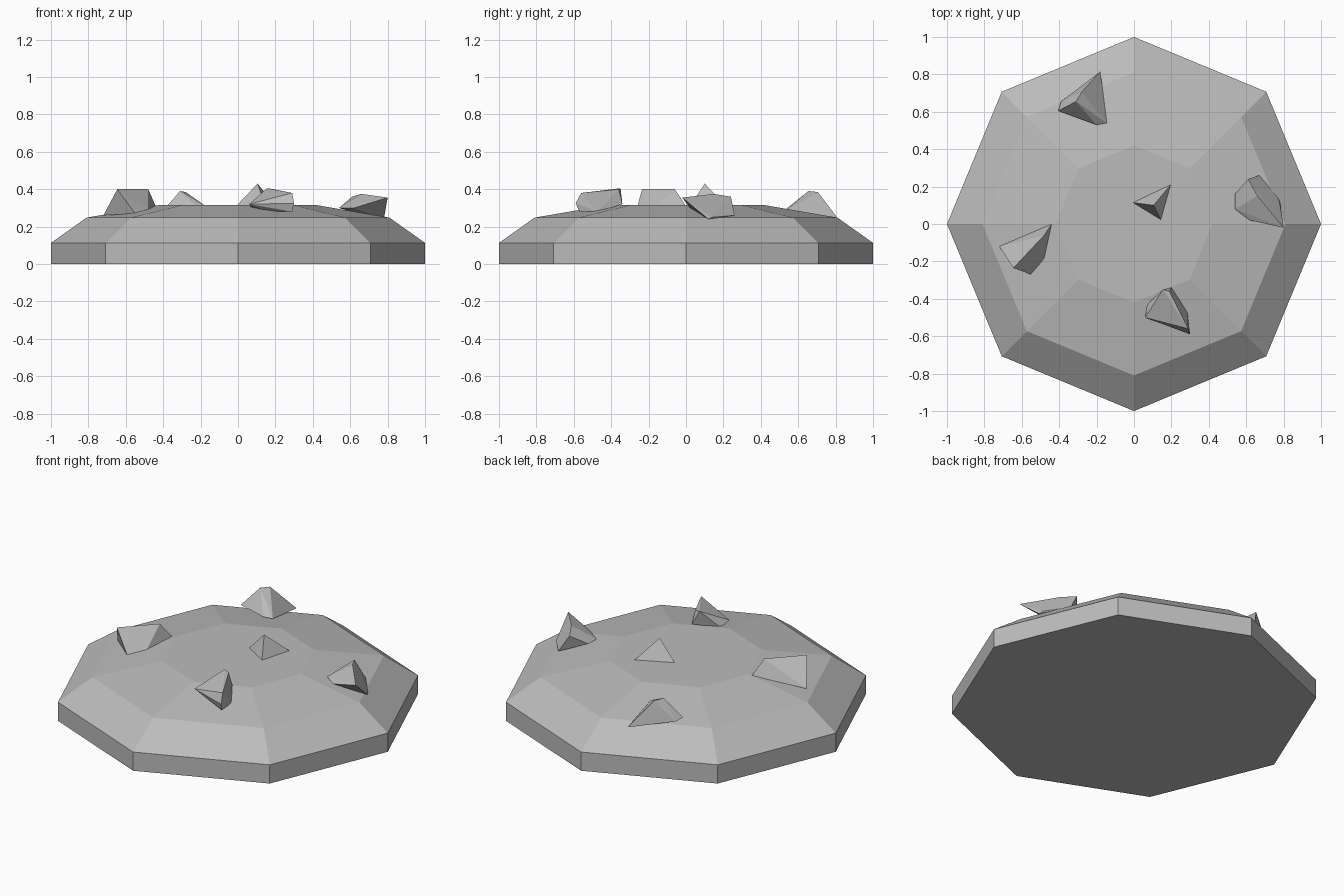
import bpy
import bmesh
from math import cos, sin, pi
from mathutils import Vector

default = bpy.data.objects.get("Cube")
if default:
    bpy.data.objects.remove(default, do_unlink=True)


def make_material(name, colour):
    mat = bpy.data.materials.new(name)
    mat.use_nodes = True
    mat.diffuse_color = colour
    bsdf = next(n for n in mat.node_tree.nodes if n.type == 'BSDF_PRINCIPLED')
    bsdf.inputs["Base Color"].default_value = colour
    return mat


stone_grey = make_material("stone_grey", (0.5, 0.5, 0.5, 1))


def finish(name, bm):
    """Turn a bmesh into a flat-shaded stone object."""
    bmesh.ops.recalc_face_normals(bm, faces=bm.faces[:])
    mesh = bpy.data.meshes.new(name)
    bm.to_mesh(mesh)
    bm.free()
    mesh.materials.append(stone_grey)
    obj = bpy.data.objects.new(name, mesh)
    bpy.context.collection.objects.link(obj)
    return obj


def stacked_rings(name, profile, sides):
    """Closed solid from (radius, height) rings, bottom to top."""
    bm = bmesh.new()
    rings = []
    for radius, height in profile:
        angles = [2 * pi * i / sides for i in range(sides)]
        rings.append([bm.verts.new((radius * cos(a), radius * sin(a), height))
                      for a in angles])
    for low, high in zip(rings, rings[1:]):
        for i in range(sides):
            j = (i + 1) % sides
            bm.faces.new((low[i], low[j], high[j], high[i]))
    bm.faces.new(rings[0][::-1])
    bm.faces.new(rings[-1])
    return finish(name, bm)


def rock(name, corners):
    """Faceted stone: convex hull of corners given in hundredths."""
    bm = bmesh.new()
    for corner in corners:
        bm.verts.new(Vector(corner) / 100)
    hull = bmesh.ops.convex_hull(bm, input=bm.verts[:])
    inside = {g for g in hull["geom_interior"]
              if isinstance(g, bmesh.types.BMVert)}
    bmesh.ops.delete(bm, geom=list(inside), context='VERTS')
    return finish(name, bm)


# Low octagonal mound with an upright rim and a flat crown
stacked_rings("mound", [(1, 0), (1, 0.113), (0.81, 0.248), (0.42, 0.315)], 8)

# Loose stones half sunk into the mound
rock("left_rock", [(80, -2, 35.5), (61, 24, 36), (66, 15, 37.5), (67, 26, 26),
                   (77, 14, 25), (54, 16, 30), (54, 8, 30), (62, 2, 30),
                   (78, 12, 24)])
rock("front_rock", [(15.5, -35, 40.5), (19, -36, 40), (29, -56, 38),
                    (20, -34, 32), (30, -59, 32.5), (6, -50, 32),
                    (7, -43, 30), (28.5, -47, 28), (16, -50, 28),
                    (29, -57, 28)])
rock("centre_rock", [(10.5, 10, 43), (-1, 11.5, 31), (20, 21.5, 31),
                     (14.5, 2, 31)])
rock("right_rock", [(-64.5, -23.5, 40), (-48, -6, 40), (-72, -12, 26),
                    (-44, 0, 31), (-48, -19.5, 28), (-55, -27, 27)])
rock("back_rock", [(-31, 65.5, 39), (-28, 70.5, 38.5), (-40.5, 60.5, 28),
                   (-39, 65.5, 27), (-18, 81.5, 24), (-14.5, 54, 29),
                   (-20, 53, 29)])
